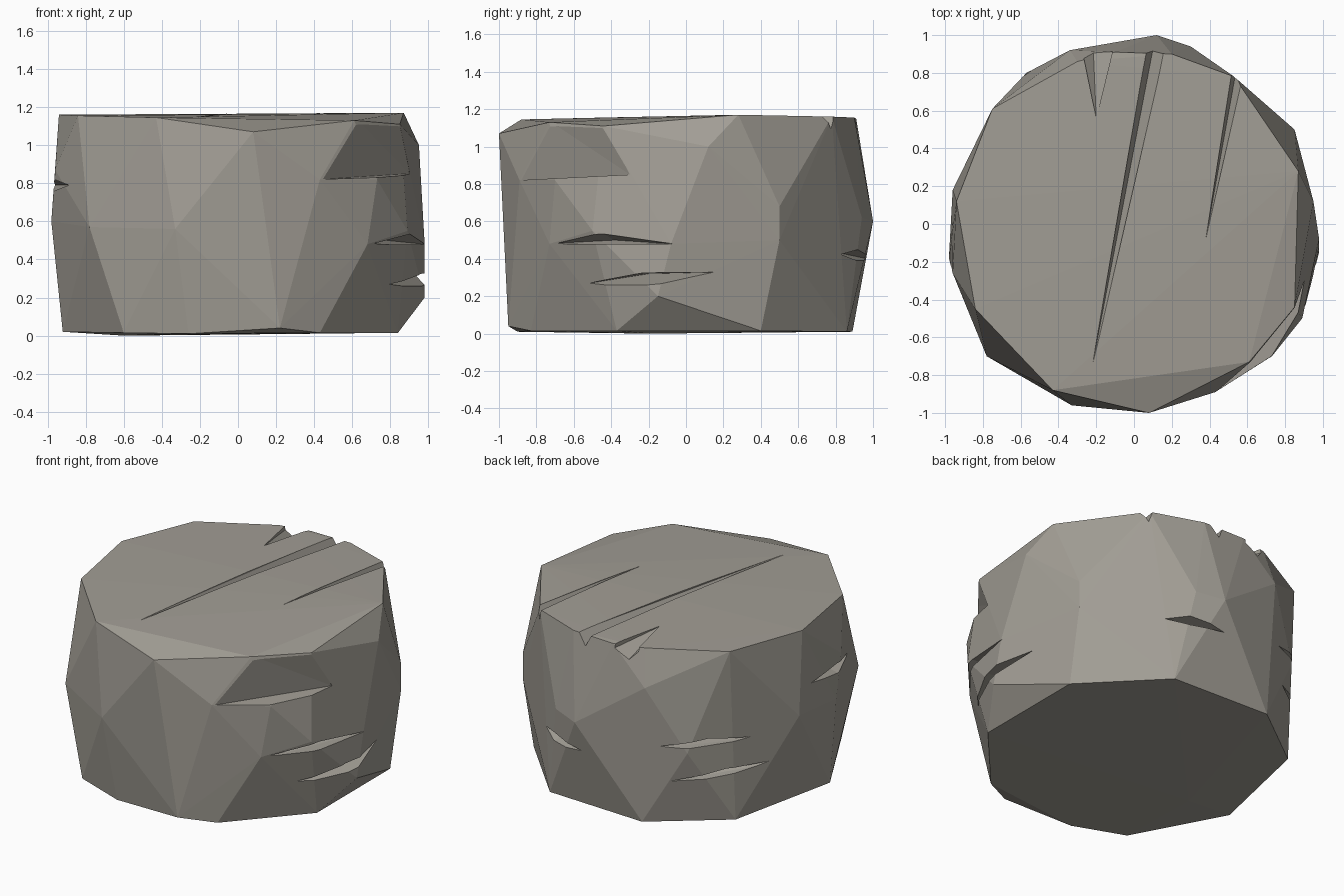
import bpy, bmesh
from mathutils import Vector

if "Cube" in bpy.data.objects:
    bpy.data.objects.remove(bpy.data.objects["Cube"])

stone = bpy.data.materials.new("warm grey stone")
stone.diffuse_color = (0.36, 0.34, 0.30, 1)
stone.use_nodes = True
stone.node_tree.nodes["Principled BSDF"].inputs["Base Color"].default_value = stone.diffuse_color


def hull(name, points):
    """Faceted solid wrapped around a few points."""
    bm = bmesh.new()
    for p in points:
        bm.verts.new(p)
    res = bmesh.ops.convex_hull(bm, input=bm.verts[:])
    loose = [v for v in bm.verts if not v.link_faces]
    bmesh.ops.delete(bm, geom=loose, context='VERTS')
    bmesh.ops.recalc_face_normals(bm, faces=bm.faces[:])
    mesh = bpy.data.meshes.new(name)
    bm.to_mesh(mesh)
    bm.free()
    mesh.materials.append(stone)
    ob = bpy.data.objects.new(name, mesh)
    bpy.context.collection.objects.link(ob)
    return ob


# boulder body: bottom rim, belly and top rim
bottom = [(-.92, -.2, .02), (-.6, -.78, .015), (-.26, -.9, .01), (.22, -.95, .04),
          (.43, -.83, .015), (.84, -.37, .015), (.84, .4, .015), (.4, .86, .01),
          (-.3, .89, .01), (-.75, .55, .015), (-.6, -.2, 0)]
belly = [(.12, 1, .6), (.3, .94, .62), (.85, .5, .68), (.85, .5, .5), (.95, .12, 1),
         (.98, -.08, .48), (.98, -.15, .2), (.89, -.5, .55), (.73, -.7, .82),
         (.43, -.89, .82), (.68, -.73, .48), (-.33, -.96, .56), (-.78, -.7, .57),
         (-.98, -.18, .6), (-.96, -.26, .87), (-.96, .18, .62), (-.57, .8, .5),
         (-.34, .92, .92)]
top = [(-.43, -.88, 1.145), (-.84, -.45, 1.155), (-.94, .12, 1.16), (-.75, .61, 1.155),
       (-.3, .86, 1.155), (-.1, .91, 1.15), (.2, .9, 1.155), (.53, .78, 1.16),
       (.87, .28, 1.17), (.85, -.44, 1.11), (.61, -.73, 1.13), (.08, -1, 1.07)]
rock = hull("rock", bottom + belly + top)


def crack(a, b, deep, out, low, high):
    """Side notch from a to b, with its inner point and the gap at the mouth."""
    a, b, deep = Vector(a), Vector(b), Vector(deep)
    o = Vector(out)
    m = (a + b) / 2 + o * .35
    return [a, b, deep, m + Vector((0, 0, high)), m - Vector((0, 0, low)),
            a + o * .1, b + o * .1]


def groove(tip, left, right, depth):
    """Long V groove in the top, opening towards the back."""
    t, l, r = Vector(tip), Vector(left), Vector(right)
    up = Vector((0, 0, .2))
    return [t, l, r, t + up, l + up, r + up, (l * .65 + r * .35) - Vector((0, 0, depth))]


cutters = [
    # ledge at the upper front right
    [(.43, -.9, .82), (.9, -.3, .85), (.62, -.735, 1.14), (.865, -.43, 1.11),
     (.9, -1, .815), (1.2, -.5, .84), (.9, -1.1, 1.2), (1.2, -.5, 1.2)],
    # right side cracks
    crack((.7, -.76, .48), (.98, -.07, .48), (.78, -.38, .5), (.9, -.43, 0), .01, .12),
    crack((.8, -.64, .25), (.95, .22, .33), (.78, -.2, .32), (.97, -.2, 0), .12, .04),
    # back left cracks
    crack((-.38, .93, .53), (-.85, .45, .55), (-.56, .6, .56), (-.7, .7, 0), .03, .1),
    crack((-.46, .85, .3), (-.93, .3, .36), (-.64, .54, .36), (-.75, .65, 0), .05, .06),
    # back right notch
    crack((.08, .97, .4), (.48, .84, .42), (.3, .78, .44), (.3, .95, 0), .14, .06),
    # left notch
    crack((-.9, -.5, .79), (-.98, .1, .79), (-.85, -.2, .79), (-1, -.15, 0), .12, .12),
    # grooves across the top
    groove((-.23, -.8, 1.15), (.07, .95, 1.16), (.17, .95, 1.16), .08),
    groove((.38, -.08, 1.162), (.52, .82, 1.16), (.58, .8, 1.16), .07),
    groove((-.2, .56, 1.157), (-.28, .95, 1.12), (-.1, .97, 1.12), .06),
]

bpy.context.view_layer.objects.active = rock
for i, pts in enumerate(cutters):
    cutter = hull("crack_cutter", pts)
    cutter.hide_render = True
    mod = rock.modifiers.new("crack", 'BOOLEAN')
    mod.operation = 'DIFFERENCE'
    mod.solver = 'EXACT'
    mod.object = cutter
    bpy.ops.object.modifier_apply(modifier=mod.name)
    bpy.data.objects.remove(cutter)
